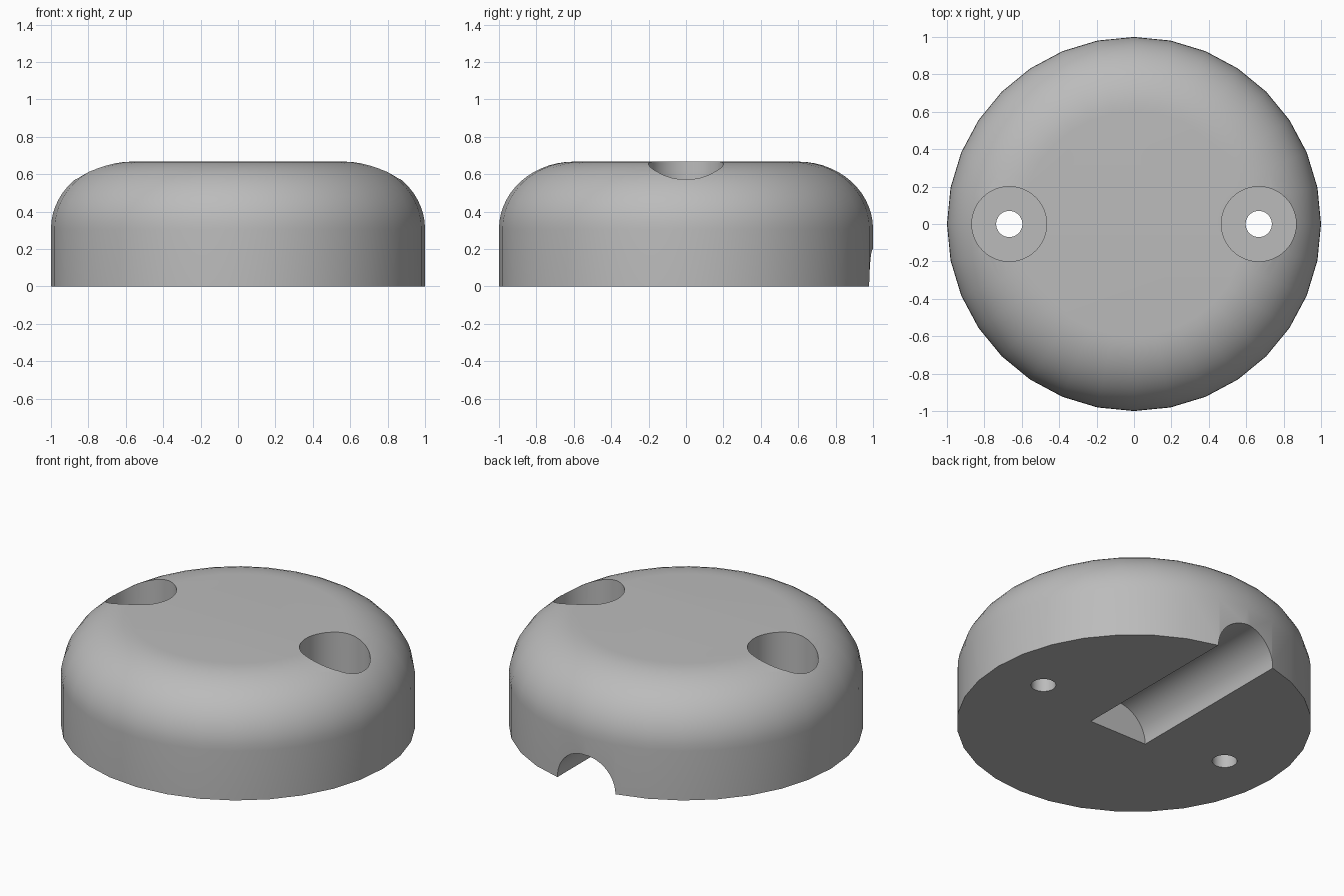
import bpy
import math
from mathutils import Matrix

cube = bpy.data.objects.get("Cube")
if cube:
    bpy.data.objects.remove(cube, do_unlink=True)

HEIGHT = 0.667
SIDES = 32

grey = bpy.data.materials.new("plain grey")
grey.use_nodes = True
colour = (0.5, 0.5, 0.5, 1)
grey.diffuse_color = colour
grey.node_tree.nodes["Principled BSDF"].inputs["Base Color"].default_value = colour


def turned_body(name, profile):
    """Revolve a (radius, height) profile into a closed solid."""
    verts, faces = [], []
    for r, z in profile:
        for i in range(SIDES):
            a = math.tau * i / SIDES
            verts.append((r * math.cos(a), r * math.sin(a), z))
    for k in range(len(profile) - 1):
        for i in range(SIDES):
            j = (i + 1) % SIDES
            faces.append((k * SIDES + i, k * SIDES + j,
                          (k + 1) * SIDES + j, (k + 1) * SIDES + i))
    faces.append(tuple(reversed(range(SIDES))))
    faces.append(tuple(range(len(verts) - SIDES, len(verts))))
    mesh = bpy.data.meshes.new(name)
    mesh.from_pydata(verts, [], faces)
    obj = bpy.data.objects.new(name, mesh)
    bpy.context.collection.objects.link(obj)
    mesh.materials.append(grey)
    return obj


def cut_cylinder(body, name, radius, start, end, along_y=False):
    """Subtract a round cutter running from start to end, then drop it."""
    mid = [(a + b) / 2 for a, b in zip(start, end)]
    bpy.ops.mesh.primitive_cylinder_add(
        vertices=48, radius=radius, depth=math.dist(start, end), location=mid,
        rotation=(math.pi / 2 if along_y else 0, 0, 0))
    cutter = bpy.context.object
    cutter.name = name
    cutter.hide_render = True
    cutter.data.materials.append(grey)
    mod = body.modifiers.new(name, 'BOOLEAN')
    mod.operation = 'DIFFERENCE'
    mod.solver = 'EXACT'
    mod.object = cutter
    bpy.ops.object.select_all(action='DESELECT')
    bpy.context.view_layer.objects.active = body
    body.select_set(True)
    bpy.ops.object.modifier_apply(modifier=mod.name)
    bpy.data.objects.remove(cutter, do_unlink=True)


# Round body: straight wall below an elliptical shoulder
round_w, round_h, steps = 0.4, 0.36, 14
profile = [(1, 0)]
for i in range(steps + 1):
    t = math.pi / 2 * i / steps
    profile.append((1 - round_w + round_w * math.cos(t),
                    HEIGHT - round_h + round_h * math.sin(t)))
body = turned_body("domed_base", profile)

# Two counterbored screw holes
for x in (-0.667, 0.667):
    cut_cylinder(body, "counterbore", 0.2, (x, 0, 0.27), (x, 0, 1))
    cut_cylinder(body, "screw_hole", 0.07, (x, 0, -0.1), (x, 0, 0.5))

# Half-round cable channel from the middle out through the back
cut_cylinder(body, "cable_channel", 0.2, (0, -0.14, 0), (0, 1.2, 0), along_y=True)

bpy.ops.object.shade_smooth_by_angle(angle=math.radians(30))
